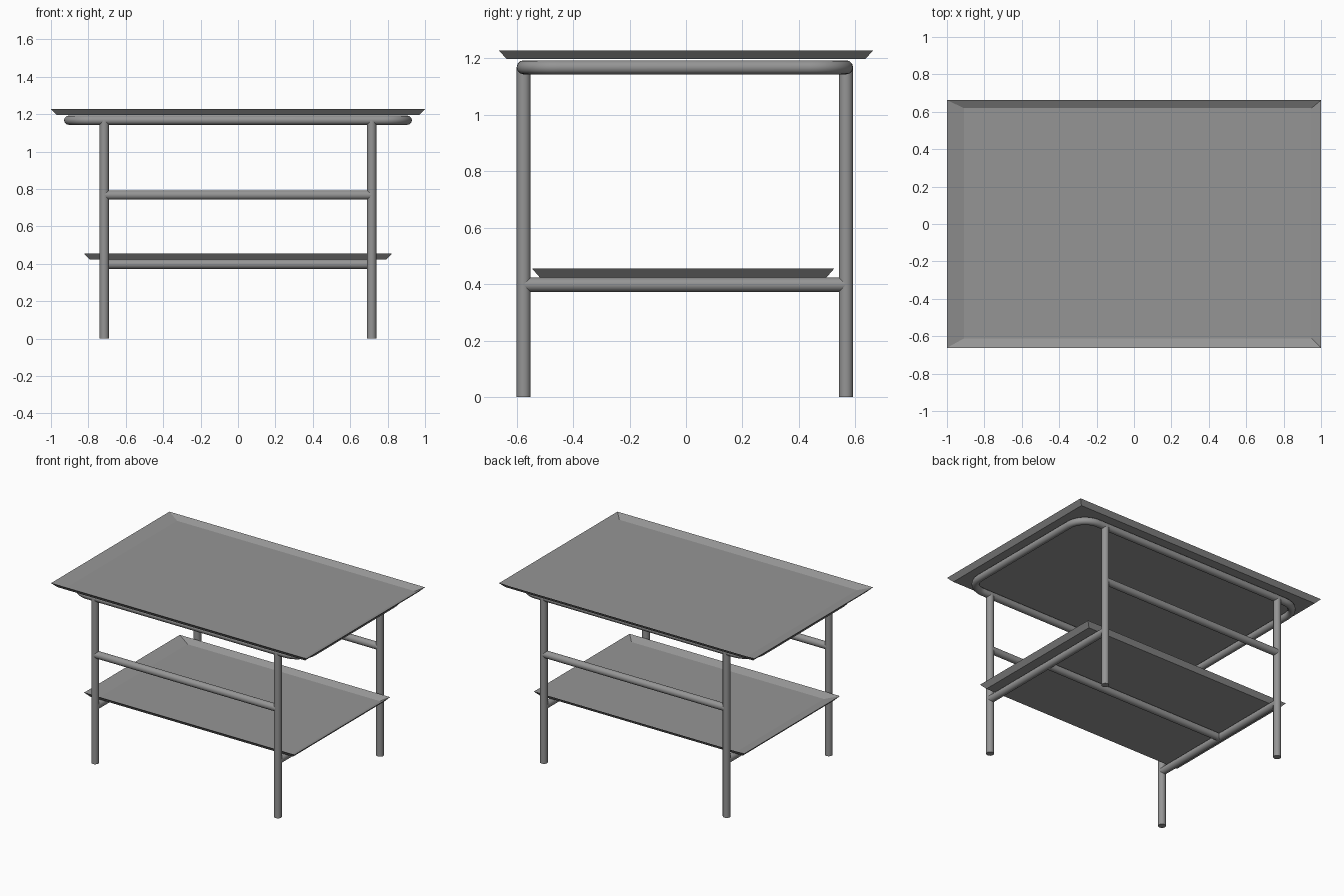
import bpy, bmesh, math
from mathutils import Vector

cube = bpy.data.objects.get("Cube")
if cube:
    bpy.data.objects.remove(cube, do_unlink=True)

grey = bpy.data.materials.new("mid grey")
grey.use_nodes = True
colour = (0.3, 0.3, 0.3, 1)
grey.diffuse_color = colour
grey.node_tree.nodes["Principled BSDF"].inputs["Base Color"].default_value = colour

R = 0.025              # tube radius
LEG_X, LEG_Y = 0.715, 0.571
FRAME_Y = -0.004       # slight offset of the frame from the tray centre
RING_Z = 1.168


def link(name, mesh):
    obj = bpy.data.objects.new(name, mesh)
    bpy.context.collection.objects.link(obj)
    mesh.materials.append(grey)
    return obj


def smooth(obj):
    bpy.ops.object.select_all(action="DESELECT")
    obj.select_set(True)
    bpy.context.view_layer.objects.active = obj
    bpy.ops.object.shade_smooth_by_angle(angle=math.radians(40))


def tube(name, start, end):
    """Closed cylinder between two points."""
    a, b = Vector(start), Vector(end)
    bm = bmesh.new()
    bmesh.ops.create_cone(bm, cap_ends=True, segments=24, radius1=R, radius2=R,
                          depth=(b - a).length)
    mesh = bpy.data.meshes.new(name)
    bm.to_mesh(mesh)
    bm.free()
    obj = link(name, mesh)
    obj.location = (a + b) / 2
    obj.rotation_euler = (b - a).to_track_quat("Z", "Y").to_euler()
    smooth(obj)


def tray(name, z, height, half_x, half_y, centre_y):
    """Shallow tray with a knife-edge rim, flared outside and sloped inside."""
    def loop(bm, left, right, front, back, level):
        x0, x1 = -half_x + left, half_x - right
        y0, y1 = centre_y - half_y + front, centre_y + half_y - back
        return [bm.verts.new((x, y, level))
                for x, y in ((x0, y0), (x1, y0), (x1, y1), (x0, y1))]

    bm = bmesh.new()
    base = loop(bm, 0.03, 0.03, 0.027, 0.027, z)
    rim = loop(bm, 0, 0, 0, 0, z + height)
    floor = loop(bm, 0.09, 0.05, 0.05, 0.042, z + 0.005)
    for low, high in ((base, rim), (rim, floor)):
        for i in range(4):
            j = (i + 1) % 4
            bm.faces.new((low[i], low[j], high[j], high[i]))
    bm.faces.new(base[::-1])
    bm.faces.new(floor)
    bmesh.ops.recalc_face_normals(bm, faces=bm.faces)
    mesh = bpy.data.meshes.new(name)
    bm.to_mesh(mesh)
    bm.free()
    link(name, mesh)


def ring(name, half_x, half_y, corner):
    """Rounded rectangle of bent tube."""
    points = []
    for k, (sx, sy) in enumerate(((1, 1), (-1, 1), (-1, -1), (1, -1))):
        for step in range(11):
            a = math.pi / 2 * (k + step / 10)
            points.append((sx * (half_x - corner) + corner * math.cos(a),
                           sy * (half_y - corner) + corner * math.sin(a) + FRAME_Y,
                           RING_Z))
    curve = bpy.data.curves.new(name, "CURVE")
    curve.dimensions = "3D"
    curve.bevel_depth = R
    curve.bevel_resolution = 4
    path = curve.splines.new("POLY")
    path.points.add(len(points) - 1)
    for p, co in zip(path.points, points):
        p.co = (*co, 1)
    path.use_cyclic_u = True
    obj = link(name, curve)
    bpy.ops.object.select_all(action="DESELECT")
    obj.select_set(True)
    bpy.context.view_layer.objects.active = obj
    bpy.ops.object.convert(target="MESH")
    smooth(bpy.context.view_layer.objects.active)


# Trays
tray("top_tray", 1.197, 0.03, 1.0, 0.662, 0)
tray("lower_tray", 0.424, 0.031, 0.823, 0.535, -0.01)

# Support ring under the top
ring("top_ring", 0.905, LEG_Y, 0.13)

# Legs
for side, x in (("left", LEG_X), ("right", -LEG_X)):
    for end, y in (("front", -LEG_Y), ("back", LEG_Y)):
        tube(f"{end}_{side}_leg", (x, y + FRAME_Y, 0), (x, y + FRAME_Y, RING_Z))

# Long rails at mid height, front and back
for end, y in (("front", -LEG_Y), ("back", LEG_Y)):
    tube(f"{end}_rail", (-LEG_X, y + FRAME_Y, 0.768), (LEG_X, y + FRAME_Y, 0.768))

# Low side rails joined by a central stretcher
LOW_Z = 0.398
for side, x in (("left", LEG_X), ("right", -LEG_X)):
    tube(f"{side}_low_rail", (x, FRAME_Y - LEG_Y, LOW_Z), (x, FRAME_Y + LEG_Y, LOW_Z))
tube("centre_stretcher", (-LEG_X, FRAME_Y, LOW_Z), (LEG_X, FRAME_Y, LOW_Z))
